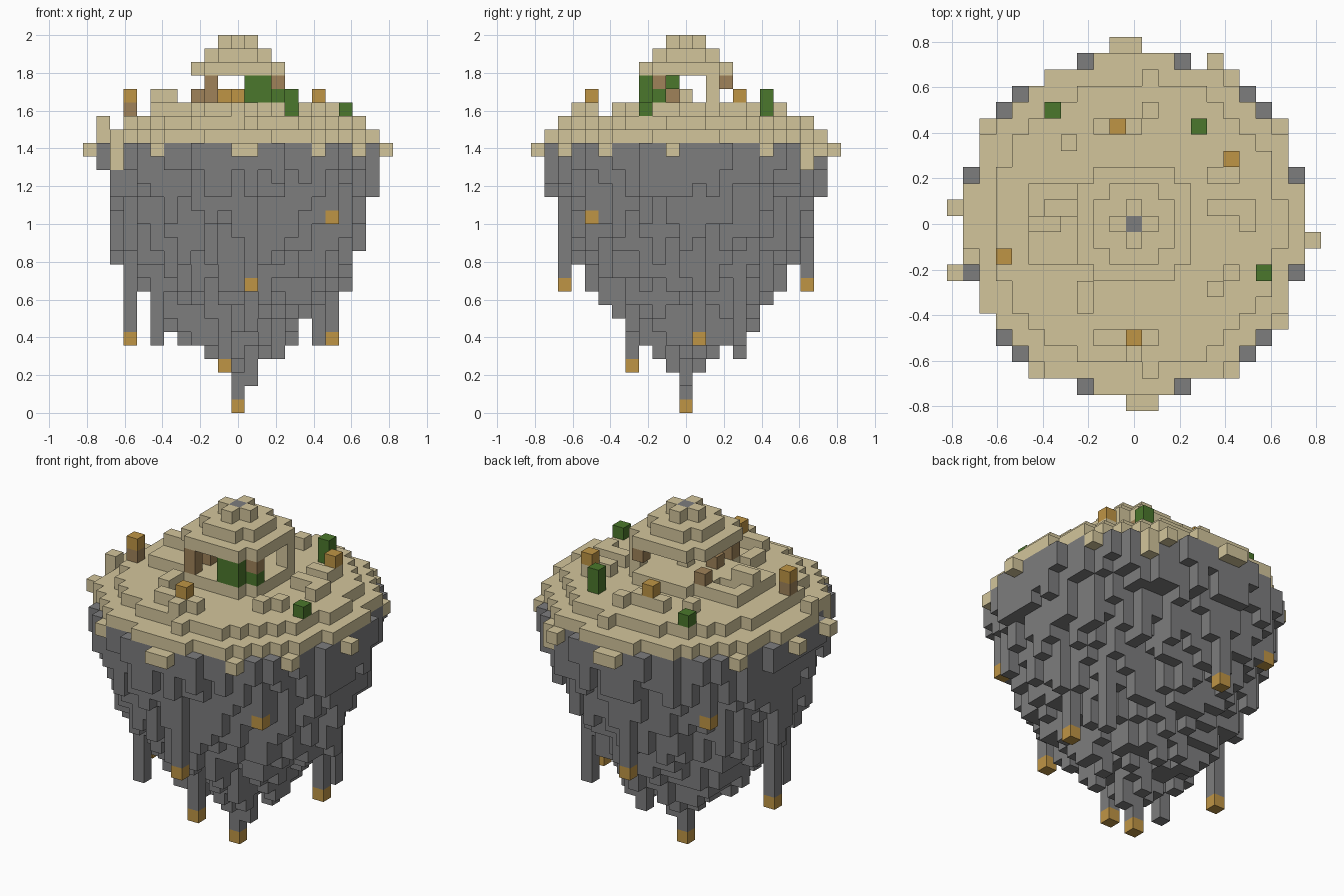
import bpy, bmesh, math, random

cube = bpy.data.objects.get("Cube")
if cube:
    bpy.data.objects.remove(cube, do_unlink=True)

random.seed(11)
V = 1 / 14          # block size
RIM = 19            # top layer of the rock
cells = {}          # (x, y, layer) -> part name

COLOURS = {
    "grey_rock": (0.205, 0.205, 0.208),
    "pale_sand": (0.65, 0.56, 0.33),
    "amber": (0.52, 0.3, 0.06),
    "leaf_green": (0.07, 0.185, 0.025),
    "weathered_wood": (0.35, 0.225, 0.1),
}
PARTS = {
    "floating_rock": "grey_rock", "sand_terraces": "pale_sand",
    "ruined_walls": "pale_sand", "temple_roof": "pale_sand",
    "roof_finial": "grey_rock", "temple_pillars": "weathered_wood",
    "shrubs": "leaf_green", "amber_crystals": "amber",
}


def put(part, x, y, low, high=None):
    """Stack blocks of a part from layer low to layer high."""
    for k in range(low, (low if high is None else high) + 1):
        cells[x, y, k] = part


def disc(limit):
    """All columns whose squared distance is within the limit."""
    return [(x, y) for x in range(-11, 12) for y in range(-11, 12)
            if x * x + y * y <= limit]


# Tapering rock with a ragged underside
profile = [0, 3, 4, 4.5, 5, 6.5, 7.5, 9, 10.5, 12.5, 15.5, 17]
for x, y in disc(113):
    r = min(math.hypot(x, y * (1.03 if abs(y) > 5 else 0.95)), 10.99)
    i = int(r)
    depth = profile[i] + (profile[i + 1] - profile[i]) * (r - i)
    if i:
        depth += random.choice((0, 0, 1, 1, 2, 3))
    floor = 16 if abs(y) == 10 or x == 10 else 18 if x == -10 else 0
    put("floating_rock", x, y, min(18, max(floor, round(depth))), RIM)

# Hanging spikes, most with an amber tip
for x, y, low, tipped in [(0, 0, 0, True), (-1, -4, 3, True), (7, 1, 5, True),
                          (-8, 0, 5, True), (1, -9, 9, True), (-1, 9, 9, True),
                          (7, -7, 14, True), (-7, 7, 14, True), (1, 4, 4, False),
                          (-6, -4, 5, False), (6, 4, 5, False), (1, 0, 2, False),
                          (8, 1, 9, False), (-9, 1, 11, False)]:
    put("floating_rock", x, y, low, RIM)
    if tipped:
        put("amber_crystals", x, y, low)

# Sand terraces and the blocks spilling over the rim
for x, y in disc(106):
    put("sand_terraces", x, y, RIM + 1)
for x, y in disc(82):
    if x > 0 or x * x + y * y <= 75:
        put("sand_terraces", x, y, RIM + 2)
for x, y in disc(117):
    if x * x + y * y == 117 and (x, y) not in [(-9, -6), (-6, 9)]:
        put("sand_terraces", x, y, RIM)
for x, y in [(-11, 1), (-11, -3), (11, -1), (-1, 11), (0, 11), (0, -11), (1, -11), (5, 10),
             (0, -10), (-10, 1), (10, -1), (0, 10)]:
    put("sand_terraces", x, y, RIM)
for x, y in [(6, 9), (-9, -5)]:
    put("sand_terraces", x, y, RIM - 1, RIM)
put("sand_terraces", -10, -2, RIM + 2)

# Temple plinth, altar and stepped roof
for x, y in disc(13):
    put("ruined_walls", x, y, 22)
put("ruined_walls", 0, 0, 23)
put("ruined_walls", 3, 2, 23, 24)
for layer, limit in [(25, 13), (26, 5), (27, 1)]:
    for x, y in disc(limit):
        put("temple_roof", x, y, layer)
put("roof_finial", 0, 0, 27)

# Broken walls scattered over the terrace
for x, y in [(-1, -7), (-2, -7), (0, -7), (1, -7), (0, -8), (-3, -4), (-3, -5),
             (-2, 6), (-1, 6), (0, 6), (5, 3), (6, 4), (6, 3), (5, 1), (6, 1),
             (7, 1), (7, 0), (6, -3), (5, -4), (-4, 5), (1, 7)]:
    put("ruined_walls", x, y, 22)

# Ruined chamber beside the temple
for x in (-6, -5, -4):
    for y in range(-2, 3):
        if (x, y) not in [(-5, 1), (-4, 1)]:
            put("ruined_walls", x, y, 22)
for x in (-6, -5):
    put("ruined_walls", x, 0, 23)

# Broken wooden pillars and stumps
for x, y, low, high in [(-2, -3, 23, 24), (3, -2, 24, 24), (2, 3, 24, 24),
                        (-3, 2, 23, 23), (-2, -1, 23, 23), (-8, -2, 22, 22)]:
    put("temple_pillars", x, y, low, high)

# Shrubs
for x, y, low, high in [(-5, 7, 22, 22), (4, 6, 22, 23), (8, -3, 22, 22),
                        (1, -3, 23, 24), (2, -3, 23, 24), (3, -2, 23, 23), (2, -1, 24, 24)]:
    put("shrubs", x, y, low, high)

# Amber blocks on the terrace
for x, y in [(-1, 6), (6, 4), (-8, -2), (0, -7)]:
    put("amber_crystals", x, y, 23)

# Materials
materials = {}
for name, rgb in COLOURS.items():
    mat = bpy.data.materials.new(name)
    mat.use_nodes = True
    mat.diffuse_color = (*rgb, 1)
    bsdf = next(n for n in mat.node_tree.nodes if n.type == "BSDF_PRINCIPLED")
    bsdf.inputs["Base Color"].default_value = (*rgb, 1)
    bsdf.inputs["Roughness"].default_value = 0.9
    materials[name] = mat


def build(part, colour):
    """Mesh the exposed block faces of one part."""
    bm = bmesh.new()
    verts = {}

    def corner(p):
        if p not in verts:
            verts[p] = bm.verts.new(((p[0] - 0.5) * V, (p[1] - 0.5) * V, p[2] * V))
        return verts[p]

    for cell in [c for c, name in cells.items() if name == part]:
        for axis in range(3):
            u, w = (axis + 1) % 3, (axis + 2) % 3
            for side in (0, 1):
                near = list(cell)
                near[axis] += 2 * side - 1
                if tuple(near) in cells:
                    continue
                loop = []
                for a, b in ((0, 0), (1, 0), (1, 1), (0, 1)):
                    p = list(cell)
                    p[axis] += side
                    p[u] += a
                    p[w] += b
                    loop.append(corner(tuple(p)))
                bm.faces.new(loop if side else loop[::-1])
    mesh = bpy.data.meshes.new(part)
    bm.to_mesh(mesh)
    bm.free()
    mesh.materials.append(materials[colour])
    bpy.context.collection.objects.link(bpy.data.objects.new(part, mesh))


for part, colour in PARTS.items():
    build(part, colour)
